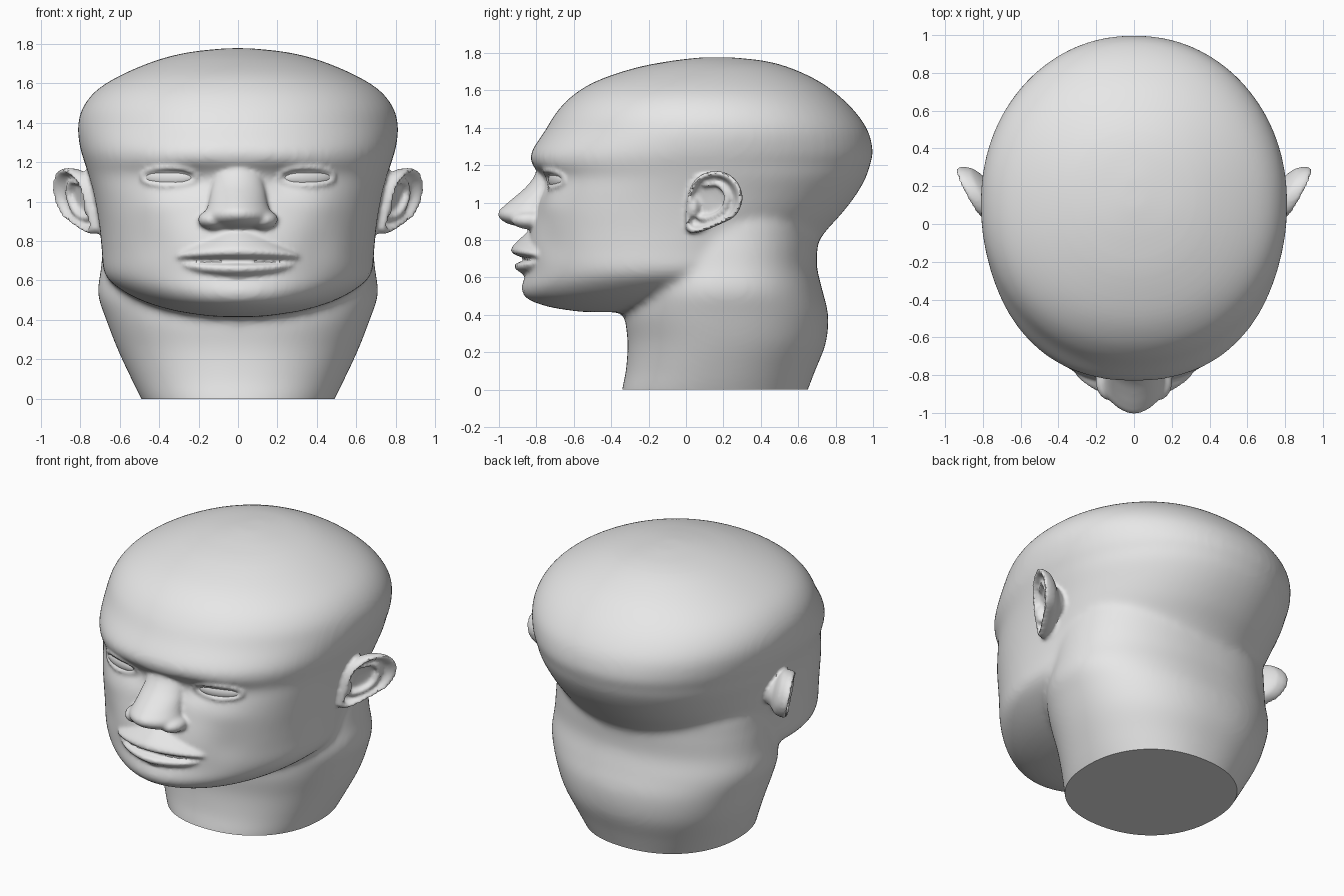
import bpy, bmesh, math
from mathutils import Vector

if "Cube" in bpy.data.objects:
    bpy.data.objects.remove(bpy.data.objects["Cube"])

skin = bpy.data.materials.new("plain_grey")
skin.diffuse_color = (0.8, 0.8, 0.8, 1)
skin.use_nodes = True
skin.node_tree.nodes["Principled BSDF"].inputs["Base Color"].default_value = skin.diffuse_color


def select_only(objs):
    bpy.ops.object.select_all(action='DESELECT')
    for o in objs:
        o.select_set(True)
    bpy.context.view_layer.objects.active = objs[0]


def loft(name, rings):
    """Closed solid through equal-length rings of points."""
    bm = bmesh.new()
    loops = [[bm.verts.new(p) for p in r] for r in rings]
    n = len(loops[0])
    for a, b in zip(loops, loops[1:]):
        for i in range(n):
            bm.faces.new((a[i], a[(i + 1) % n], b[(i + 1) % n], b[i]))
    bm.faces.new(loops[0])
    bm.faces.new(loops[-1][::-1])
    bmesh.ops.recalc_face_normals(bm, faces=bm.faces)
    me = bpy.data.meshes.new(name)
    bm.to_mesh(me)
    bm.free()
    ob = bpy.data.objects.new(name, me)
    bpy.context.collection.objects.link(ob)
    return ob


def spline(rows, k=5):
    """Catmull-Rom interpolation of table rows."""
    out, m = [], len(rows) - 1
    for i in range(m):
        p = [rows[min(max(i + j, 0), m)] for j in (-1, 0, 1, 2)]
        for s in range(k):
            t = s / k
            out.append([0.5 * (2 * b + (c - a) * t + (2 * a - 5 * b + 4 * c - d) * t * t
                               + (3 * b - a - 3 * c + d) * t ** 3) for a, b, c, d in zip(*p)])
    return out + [list(rows[-1])]


def section_loft(name, rows, centre, n=2.2, seg=72):
    """Rows are (z, front y, back y, half width, optional front exponent) of superellipses."""
    rings = []
    for z, f, b, w, *e in spline(rows):
        cy = min(centre, (f + b) / 2)
        ring = []
        for i in range(seg):
            a = 2 * math.pi * i / seg
            c, s = math.cos(a), math.sin(a)
            k = e[0] if e and s < 0 else n
            x = w * math.copysign(abs(c) ** (2 / k), c)
            y = cy + (b - cy if s > 0 else cy - f) * math.copysign(abs(s) ** (2 / k), s)
            ring.append((x, y, z))
        rings.append(ring)
    return loft(name, rings)


def tube(name, pts, radius, closed=False, taper=False):
    cu = bpy.data.curves.new(name, 'CURVE')
    cu.dimensions = '3D'
    cu.bevel_depth, cu.bevel_resolution, cu.use_fill_caps = radius, 2, True
    sp = cu.splines.new('POLY')
    sp.points.add(len(pts) - 1)
    sp.use_cyclic_u = closed
    for i, (q, p) in enumerate(zip(sp.points, pts)):
        q.co = (*p, 1)
        q.radius = 0.5 + 0.5 * math.sin(math.pi * i / (len(pts) - 1)) if taper else 1
    ob = bpy.data.objects.new(name, cu)
    bpy.context.collection.objects.link(ob)
    select_only([ob])
    bpy.ops.object.convert(target='MESH')
    return bpy.context.view_layer.objects.active


def ball(name, loc, radii):
    bpy.ops.mesh.primitive_uv_sphere_add(segments=32, ring_count=16, location=loc)
    ob = bpy.context.object
    ob.name = name
    ob.scale = radii
    bpy.ops.object.transform_apply(location=True, rotation=False, scale=True)
    return ob


def fuse(name, objs, voxel, iterations):
    """Join overlapping solids into one skin and soften the seams."""
    select_only(objs)
    bpy.ops.object.join()
    ob = bpy.context.view_layer.objects.active
    ob.name = name
    m = ob.modifiers.new("skin", 'REMESH')
    m.mode, m.voxel_size = 'VOXEL', voxel
    m = ob.modifiers.new("soften", 'SMOOTH')
    m.factor, m.iterations = 0.5, iterations
    select_only([ob])
    bpy.ops.object.convert(target='MESH')
    return bpy.context.view_layer.objects.active


# Skull, face and jaw
skull = section_loft("skull", [
    (0.415, -.55, -.2, .12, 2), (0.44, -.72, .1, .30, 2), (0.485, -.845, .3, .46, 2),
    (0.55, -.875, .5, .59, 2.05), (0.63, -.855, .62, .675, 2.1), (0.75, -.855, .68, .69, 2.15),
    (0.85, -.835, .75, .70, 2.3), (0.95, -.805, .84, .715, 2.5), (1.05, -.785, .915, .735, 2.55),
    (1.14, -.775, .965, .76, 2.45), (1.205, -.825, .985, .78, 2.3), (1.27, -.828, 1.0, .80, 2.2),
    (1.38, -.757, .975, .812, 2.1), (1.48, -.695, .91, .785, 2.1), (1.57, -.61, .82, .71, 2.1),
    (1.65, -.48, .71, .575, 2.1), (1.72, -.275, .56, .40, 2.1), (1.758, -.08, .42, .24, 2.1),
    (1.777, .08, .25, .06, 2.1)], 0.15, 2.1)
# Neck with the nape bulge, cut flat at the floor later
neck = section_loft("neck", [
    (-.09, -.35, .62, .44), (0, -.342, .652, .49), (.1, -.322, .69, .54),
    (.25, -.312, .748, .61), (.4, -.325, .76, .668), (.53, -.30, .73, .71),
    (.66, -.25, .70, .695), (.8, -.18, .705, .68), (.93, -.1, .70, .65), (1.05, 0, .6, .5)], 0.22)
base = fuse("head", [skull, neck], 0.02, 11)

# Eye sockets, cheekbones, cheek hollows, chin: (x, z, rx, rz, push)
for v in base.data.vertices:
    if v.co.y < -0.2:
        v.co.y += sum(d * math.exp(-((abs(v.co.x) - cx) / rx) ** 2 - ((v.co.z - cz) / rz) ** 2)
                      for cx, cz, rx, rz, d in (
                          (.22, 1.10, .12, .07, .03), (.42, .98, .12, .07, -.01),
                          (.42, .78, .10, .09, .01), (0, .53, .18, .05, -.008)))
base.data.update()


def on_face(x, z, lift=0.0):
    hit, p, _, _ = base.ray_cast(Vector((x, -2, z)), Vector((0, 1, 0)))
    return Vector((x, (p.y if hit else -.7) - lift, z))


# Nose
parts = [section_loft("nose", [
    (.866, -.86, -.66, .13), (.885, -.945, -.66, .165), (.915, -.995, -.66, .175),
    (.95, -1.003, -.66, .165), (.99, -.965, -.66, .15), (1.04, -.905, -.66, .14),
    (1.09, -.85, -.66, .13), (1.15, -.807, -.66, .12), (1.21, -.80, -.66, .10)],
    -.74, 1.75, 40)]
# Lips, leaving a narrow mouth line between them
parts.append(section_loft("upper_lip", [
    (.86, -.83, -.64, .12), (.80, -.895, -.64, .20), (.76, -.932, -.64, .26),
    (.733, -.932, -.64, .305), (.714, -.895, -.64, .325)], -.69, 1.65, 48))
parts.append(section_loft("lower_lip", [
    (.687, -.88, -.64, .315), (.67, -.915, -.64, .285), (.646, -.912, -.64, .25),
    (.62, -.875, -.64, .19), (.59, -.84, -.64, .12)], -.69, 1.65, 48))

# Ear outline (y, z) and its shell: root behind, rim, bowl in front
outline = spline([(.0, .86), (.0, .96), (.02, 1.07), (.07, 1.14), (.15, 1.168), (.23, 1.15),
                  (.285, 1.09), (.30, 1.01), (.262, .93), (.18, .885), (.09, .848),
                  (.03, .838), (.0, .86)])[:-1]
shell = [(.5, -.2), (.66, -.10), (.86, -.075), (.97, -.055), (1.01, -.02), (1, .012),
         (.94, .027), (.86, .018), (.77, -.018), (.55, -.035), (.25, -.04)]


def ear_point(side, y, z, dx):
    return Vector((side * (.778 + .53 * (y - .05) + .2 * (z - 1) + dx), y, z))


eyes = []
for side, label in ((-1, "left"), (1, "right")):
    parts.append(loft("ear_" + label, [
        [ear_point(side, .12 + (y - .12) * s, 1.0 + (z - 1.0) * s, dx) for y, z in outline]
        for s, dx in shell]))
    # Inner ear fold and front flap
    fold = spline([(.09, 1.09), (.17, 1.10), (.22, 1.04), (.20, .96), (.13, .92), (.06, .92)], 4)
    parts.append(tube("ear_fold_" + label, [ear_point(side, y, z, -.018) for y, z in fold],
                      .02, taper=True))
    parts.append(ball("ear_flap_" + label, ear_point(side, .04, .98, -.015), (.03, .03, .06)))
    # Nostril wing
    parts.append(ball("nostril_wing_" + label, (side * .125, -.835, .908), (.078, .10, .05)))
    # Eyelid rim and eyeball
    rim = []
    for i in range(32):
        a = 2 * math.pi * i / 32
        s = math.sin(a)
        rim.append(on_face(side * (.348 + .14 * math.cos(a)),
                           1.122 + (.052 if s > 0 else .042) * s, .002))
    parts.append(tube("eyelid_" + label, rim, .013, closed=True))
    inner, outer = on_face(side * .235, 1.122), on_face(side * .465, 1.122)
    mid = on_face(side * .348, 1.122)
    eye = ball("eye_" + label, (0, 0, 0), (.14, .05, .055))
    eye.rotation_euler.z = side * math.atan2(outer.y - inner.y, abs(outer.x - inner.x))
    eye.location = mid + Vector((0, .040, 0))
    eyes.append(eye)

head = fuse("head", [base] + parts, 0.012, 3)

# Flat neck base on the floor
bm = bmesh.new()
bm.from_mesh(head.data)
bmesh.ops.bisect_plane(bm, geom=bm.verts[:] + bm.edges[:] + bm.faces[:],
                       plane_co=(0, 0, 0), plane_no=(0, 0, 1), clear_inner=True)
bmesh.ops.holes_fill(bm, edges=[e for e in bm.edges if e.is_boundary], sides=0)
bm.to_mesh(head.data)
bm.free()

for ob in [head] + eyes:
    ob.data.materials.clear()
    ob.data.materials.append(skin)
    select_only([ob])
    bpy.ops.object.shade_smooth_by_angle(angle=math.radians(45))
